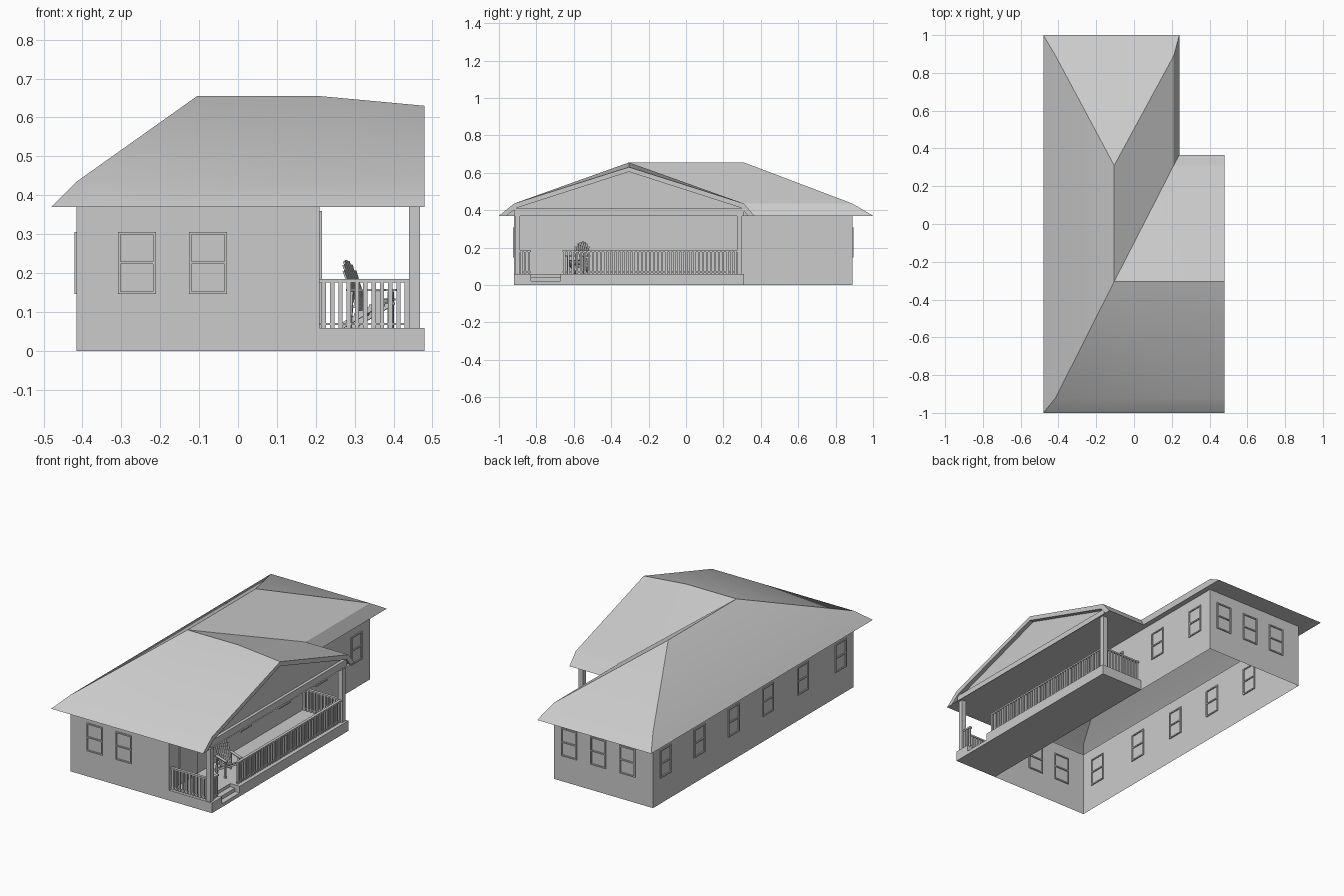
import bpy, bmesh, math
from mathutils import Vector, Matrix

if "Cube" in bpy.data.objects:
    bpy.data.objects.remove(bpy.data.objects["Cube"])


def finish(name, bm):
    me = bpy.data.meshes.new(name)
    bm.to_mesh(me)
    bm.free()
    ob = bpy.data.objects.new(name, me)
    bpy.context.collection.objects.link(ob)
    return ob


def boxes(name, items):
    """One mesh made of boxes given as (x0, x1, y0, y1, z0, z1)."""
    bm = bmesh.new()
    for x0, x1, y0, y1, z0, z1 in items:
        m = Matrix.Translation(((x0 + x1) / 2, (y0 + y1) / 2, (z0 + z1) / 2))
        m = m @ Matrix.Diagonal((x1 - x0, y1 - y0, z1 - z0, 1))
        bmesh.ops.create_cube(bm, size=1, matrix=m)
    return finish(name, bm)


def surface(name, verts, faces):
    bm = bmesh.new()
    vs = [bm.verts.new(v) for v in verts]
    for f in faces:
        bm.faces.new([vs[i] for i in f])
    bmesh.ops.recalc_face_normals(bm, faces=bm.faces)
    return finish(name, bm)


X0, X1, Y0, Y1 = -0.415, 0.21, -0.92, 0.89      # wall footprint
EAVE, BREAK, PX = 0.37, 0.435, 0.48             # eave, slope break, porch edge

# house walls, open below and above
ring = [(X0, Y0), (X1, Y0), (X1, Y1), (X0, Y1)]
surface("walls", [(x, y, z) for z in (0, EAVE) for x, y in ring],
        [(i, (i + 1) % 4, (i + 1) % 4 + 4, i + 4) for i in range(4)])

# hipped roof with flared eaves and a porch gable
A, B, R, E = (-0.105, -0.305, 0.655), (-0.105, 0.31, 0.655), (X1, -0.305, 0.655), (PX, -0.305, 0.63)
upper = [(X0, Y0), (X0, Y1), (X1, Y1), (X1, 0.31), (PX, 0.31), (PX, Y0), (X1, Y0)]
lower = [(-0.48, -1), (-0.48, 1), (0.24, 1), (0.24, 0.365), (PX, 0.365), (PX, -1), (X1, -1)]
roof_v = [A, B, R, E] + [(x, y, BREAK) for x, y in upper] + [(x, y, EAVE) for x, y in lower]
roof_f = [(0, 1, 5, 4), (1, 6, 5), (0, 7, 6, 1), (0, 2, 7), (2, 3, 8, 7),
          (0, 4, 10, 2), (2, 10, 9, 3)]
roof_f += [(4 + i, 4 + (i + 1) % 7, 11 + (i + 1) % 7, 11 + i) for i in (0, 1, 2, 3, 5, 6)]
roof = surface("roof", roof_v, roof_f)
if roof.data.polygons[0].normal.z < 0:
    roof.data.flip_normals()
bpy.context.view_layer.objects.active = roof
roof.select_set(True)
bpy.ops.object.shade_smooth_by_angle(angle=math.radians(30))

# soffits and porch ceiling
rects = [(-0.48, X0, -1, 1), (X0, X1, -1, Y0), (X0, 0.24, Y1, 1),
         (X1, 0.24, 0.365, Y1), (X1, PX, -1, 0.365)]
sv, sf = [], []
for x0, x1, y0, y1 in rects:
    n = len(sv)
    sv += [(x0, y0, EAVE), (x0, y1, EAVE), (x1, y1, EAVE), (x1, y0, EAVE)]
    sf.append((n, n + 1, n + 2, n + 3))
surface("soffit", sv, sf)

# gable rake boards along the roof edge
outer = [(-1, EAVE), (Y0, BREAK), (-0.305, 0.63), (0.31, BREAK), (0.365, EAVE)]
inner = [(-0.96, EAVE), (-0.905, 0.412), (-0.305, 0.605), (0.295, 0.412), (0.33, EAVE)]
surface("rake_boards", [(PX, y, z) for y, z in outer + inner],
        [(i, i + 1, i + 6, i + 5) for i in range(4)])
surface("rake_returns", [(x, y, z) for x in (PX, 0.455) for y, z in inner],
        [(i, i + 1, i + 6, i + 5) for i in range(4)])
# recessed gable panel and beam
surface("gable_panel", [(0.455, y, z) for y, z in outer], [range(5)])
boxes("porch_beam", [(0.44, 0.472, -0.92, 0.31, EAVE, 0.408)])

# porch deck with stair notch
GAP0, GAP1 = -0.83, -0.67
boxes("porch_deck", [(X1, PX, Y0, GAP0, 0, 0.058), (X1, PX, GAP1, 0.31, 0, 0.058),
                     (X1, 0.42, GAP0, GAP1, 0, 0.058)])
boxes("porch_steps", [(0.42, 0.45, GAP0, GAP1, 0, 0.04), (0.45, PX, GAP0, GAP1, 0, 0.02)])
boxes("porch_posts", [(0.44, 0.468, y, y + 0.028, 0.058, EAVE) for y in (-0.915, 0.272)])

# railings: balusters and rails
rails = []


def railing(axis, a, b, c):
    def put(u0, u1, w, z0, z1):
        v = (c - w, c + w)
        rails.append((u0, u1, *v, z0, z1) if axis == 'x' else (*v, u0, u1, z0, z1))
    put(a, b, 0.008, 0.175, 0.184)
    put(a, b, 0.005, 0.066, 0.072)
    n = max(2, round((b - a) / 0.0215))
    for i in range(n):
        u = a + (i + 0.5) * (b - a) / n
        put(u - 0.0055, u + 0.0055, 0.005, 0.058, 0.176)


railing('y', GAP1 + 0.01, 0.275, 0.454)
railing('y', -0.89, GAP0, 0.454)
railing('x', X1, 0.445, -0.901)
railing('x', X1, 0.445, 0.286)
boxes("railings", rails)

# windows: frame and middle sash bar on every wall
wins = []


def frame(axis, wall, c, z0, z1, half, bars):
    d, b = 0.006, 0.007
    parts = [(c - half, c - half + b, z0, z1), (c + half - b, c + half, z0, z1),
             (c - half, c + half, z1 - b, z1), (c - half, c + half, z0, z0 + b)]
    parts += [(c - half, c + half, z - b / 2, z + b / 2) for z in bars]
    return [(u0, u1, wall - d, wall + d, a, e) if axis == 'x' else
            (wall - d, wall + d, u0, u1, a, e) for u0, u1, a, e in parts]


for axis, wall, centres in [('x', Y0, (-0.26, -0.077)), ('x', Y1, (-0.255, -0.07, 0.114)),
                            ('y', X0, (-0.8, -0.46, -0.145, 0.165, 0.475, 0.78)),
                            ('y', X1, (-0.23, 0.115, 0.45, 0.765))]:
    for c in centres:
        wins += frame(axis, wall, c, 0.146, 0.306, 0.049, [0.226])
boxes("windows", wins)

# front door
boxes("door", [(X1, X1 + 0.004, -0.825, -0.675, 0.058, 0.355)])
boxes("door_frame", frame('y', X1, -0.75, 0.058, 0.36, 0.08, []))

# slatted porch chair
chair = bmesh.new()


def bar(p, q, w, t):
    """Bar from p to q: w wide along local y, t thick."""
    p, q = Vector(p), Vector(q)
    zax = (q - p).normalized()
    xax = Vector((0, 1, 0)).cross(zax)
    xax = xax.normalized() if xax.length > 1e-3 else Vector((1, 0, 0))
    yax = zax.cross(xax)
    m = Matrix((xax, yax, zax)).transposed().to_4x4()
    m = Matrix.Translation((p + q) / 2) @ m @ Matrix.Diagonal((t, w, (q - p).length, 1))
    bmesh.ops.create_cube(chair, size=1, matrix=m)


for s in (-1, 1):
    y = 0.043 * s
    bar((0.045, y, 0), (0.045, y, 0.095), 0.006, 0.015)                    # front leg
    bar((0.055, y * 0.9, 0.068), (-0.06, y * 0.9, 0.004), 0.006, 0.014)    # stringer
    bar((-0.035, y, 0.0), (-0.03, y, 0.095), 0.006, 0.012)                 # rear arm post
    bar((0.062, y * 1.05, 0.098), (-0.04, y * 1.05, 0.098), 0.018, 0.005)  # arm
for i in range(6):                                                         # seat slats
    f = i / 5
    x, z = 0.053 - 0.07 * f, 0.074 - 0.039 * f
    bar((x, -0.043, z), (x, 0.043, z), 0.005, 0.0105)
for i in range(-3, 4):                                                     # fanned back
    h = 1 - 0.022 * i * i
    bar((-0.012, i * 0.0095, 0.035), (-0.012 - 0.05 * h, i * 0.0125, 0.035 + 0.14 * h), 0.0085, 0.005)
for x, z in ((-0.024, 0.055), (-0.04, 0.098)):                             # back braces
    bar((x, -0.042, z), (x, 0.042, z), 0.006, 0.008)
seat = finish("porch_chair", chair)
seat.location = (0.335, -0.575, 0.058)
seat.rotation_euler = (0, 0, math.radians(-22))
